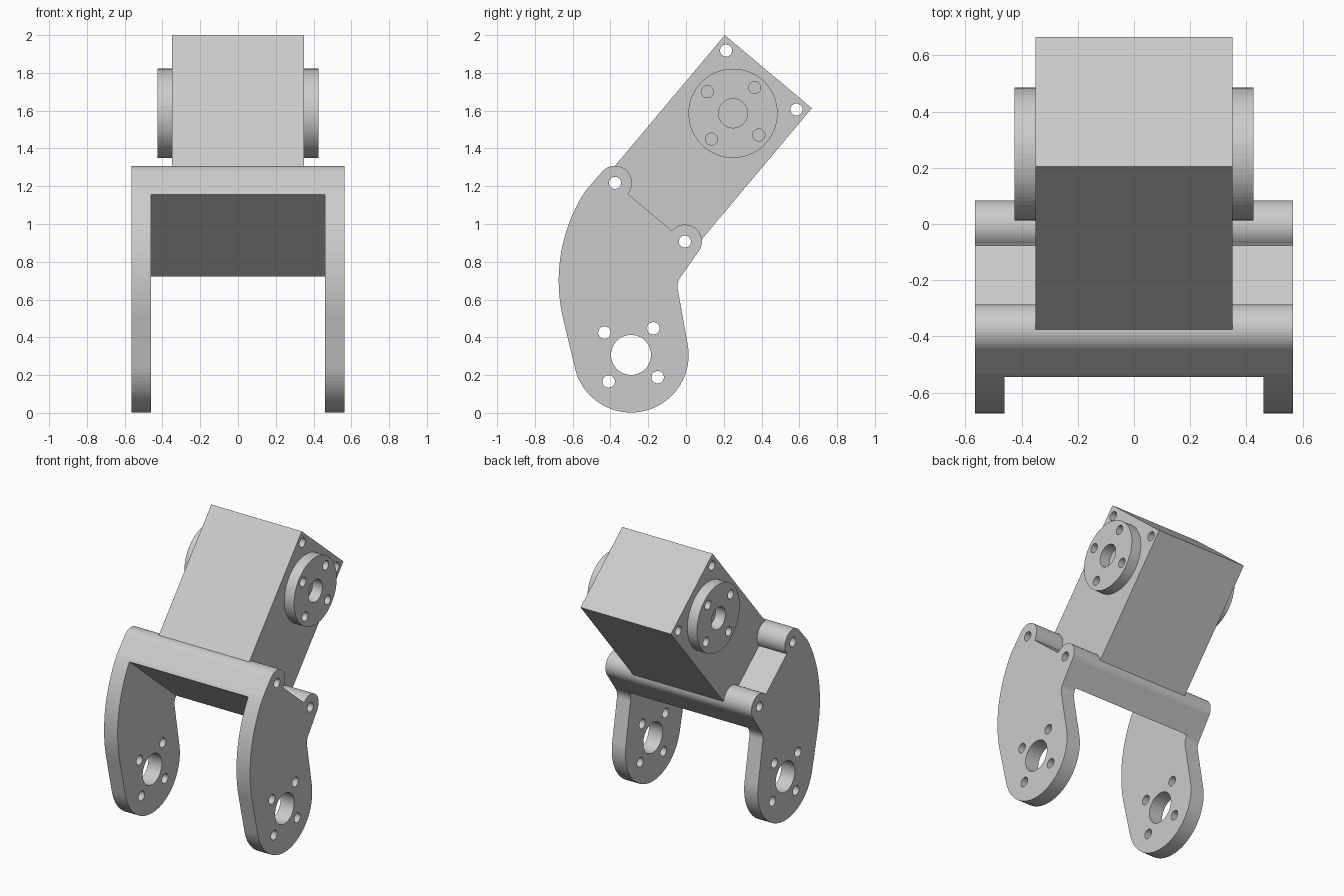
import bpy, bmesh
from math import cos, sin, radians

if "Cube" in bpy.data.objects:
    bpy.data.objects.remove(bpy.data.objects["Cube"])

TILT = 50                                   # lean of the motor body in the side plane
U = (cos(radians(TILT)), sin(radians(TILT)))   # along the body
V = (U[1], -U[0])                              # across the body


def arc(c, r, a0, a1, n):
    """Points (y, z) on an arc, angles in degrees."""
    return [(c[0] + r * cos(radians(a0 + (a1 - a0) * i / n)),
             c[1] + r * sin(radians(a0 + (a1 - a0) * i / n))) for i in range(n + 1)]


def circle(c, r, n=48):
    return arc(c, r, 0, 360, n)[:-1]


def ring(c, r, n=4):
    """Centres of the four screw holes around an axis."""
    return arc(c, r, TILT, TILT + 360, n)[:-1]


def prism(name, profiles, x0, x1):
    """Extrude side profiles (y, z) from x0 to x1 into one object."""
    bm = bmesh.new()
    for pts in profiles:
        a = [bm.verts.new((x0, y, z)) for y, z in pts]
        b = [bm.verts.new((x1, y, z)) for y, z in pts]
        bm.faces.new(a)
        bm.faces.new(b[::-1])
        for i in range(len(pts)):
            j = (i + 1) % len(pts)
            bm.faces.new((a[j], a[i], b[i], b[j]))
    bmesh.ops.recalc_face_normals(bm, faces=bm.faces)
    me = bpy.data.meshes.new(name)
    bm.to_mesh(me)
    bm.free()
    ob = bpy.data.objects.new(name, me)
    bpy.context.collection.objects.link(ob)
    return ob


def cut(ob, profiles, x0, x1):
    """Subtract extruded profiles from an object."""
    cutter = prism("cutter", profiles, x0, x1)
    cutter.hide_render = True
    m = ob.modifiers.new("cut", 'BOOLEAN')
    m.operation, m.solver, m.object = 'DIFFERENCE', 'EXACT', cutter
    bpy.context.view_layer.objects.active = ob
    bpy.ops.object.modifier_apply(modifier=m.name)
    bpy.data.objects.remove(cutter)


def local(p, u, v):
    return (p[0] + u * U[0] + v * V[0], p[1] + u * U[1] + v * V[1])


# Key points in the side plane
top = (0.205, 2.0)
hub = (0.249, 1.586)
pivot = (-0.291, 0.307)
ear_front = (-0.376, 1.218)
ear_back = (-0.006, 0.907)
ear_holes = [circle(ear_front, 0.032, 32), circle(ear_back, 0.032, 32)]

# Motor body
body = prism("motor_body", [[top, local(top, 0, 0.602),
                             local(top, -1.03, 0.602), local(top, -1.03, 0)]], -0.35, 0.35)
cut(body, ear_holes + [circle(local(top, -0.058, v), 0.032, 32) for v in (0.058, 0.544)], -1, 1)

# Output discs on both sides
disc = prism("output_disc", [circle(hub, 0.236, 80)], 0.35, 0.425)
cut(disc, [circle(hub, 0.077)] + [circle(p, 0.032, 32) for p in ring(hub, 0.178)], 0.3, 0.5)
disc.modifiers.new("mirror", 'MIRROR')

# Bracket: whole side outline, then the gap between the arms
outline = (arc(pivot, 0.305, 9, -166.5, 40)
           + arc((0.196, 0.70), 0.87, 192.5, 147, 20)
           + arc(ear_front, 0.09, 140, -40, 24)
           + [(-0.308, 1.16), (-0.077, 0.966)]
           + arc(ear_back, 0.09, 135, -40, 24)
           + arc((0.039, 0.67), 0.084, 140, 189, 8))
bracket = prism("bracket", [outline], -0.565, 0.565)
under = (-0.036, 0.73)
cut(bracket, [[local(under, 0, 0.5), local(under, 0, -1.2), (-0.96, -0.2), (0.35, -0.2)]],
    -0.46, 0.46)
cut(bracket, ear_holes + [circle(pivot, 0.106)]
    + [circle(p, 0.033, 32) for p in ring(pivot, 0.184)], -1, 1)
